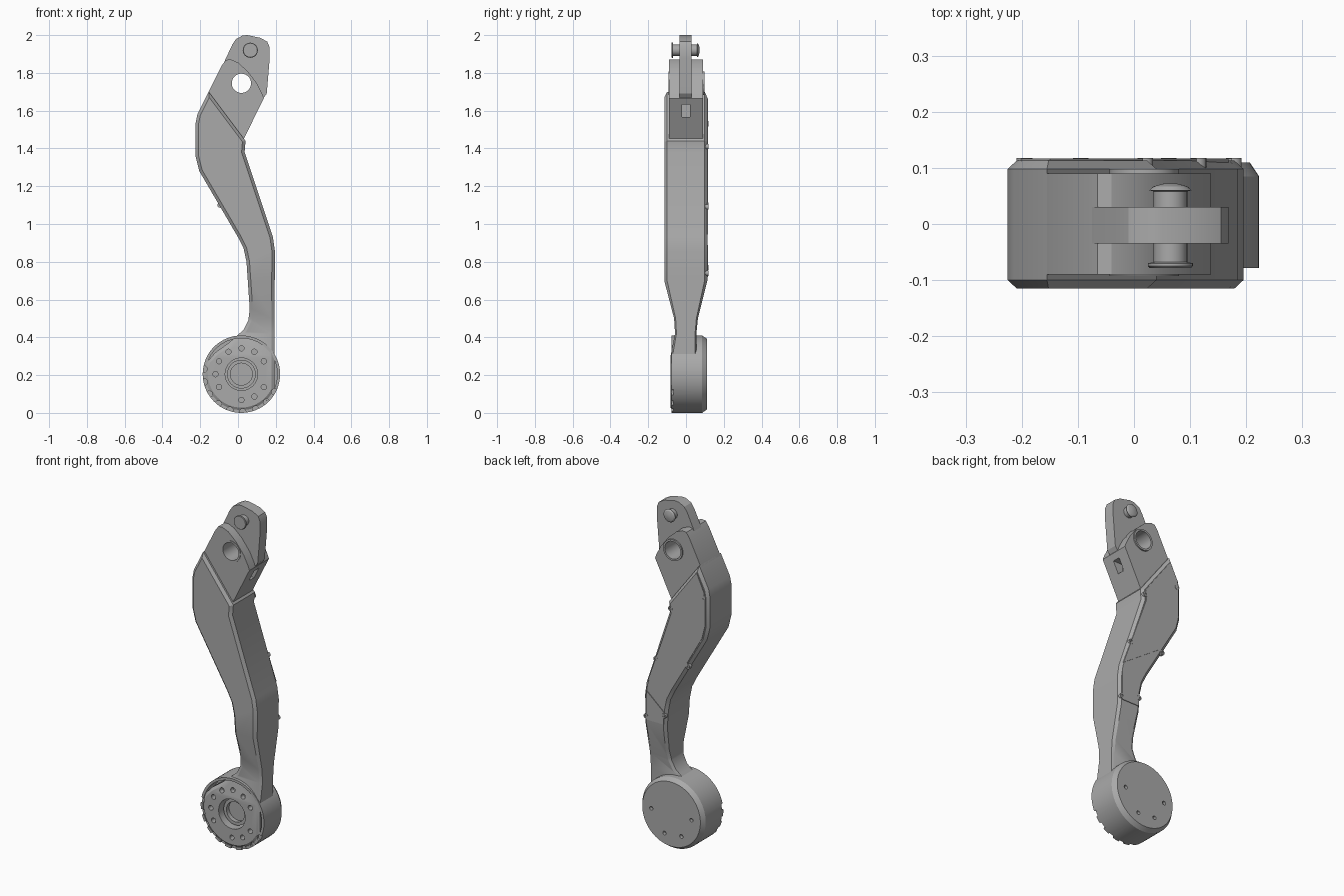
import bpy, bmesh, math

cube = bpy.data.objects.get("Cube")
if cube:
    bpy.data.objects.remove(cube, do_unlink=True)

metal = bpy.data.materials.new("grey metal")
metal.use_nodes = True
metal.diffuse_color = (0.4, 0.4, 0.4, 1)
metal.node_tree.nodes["Principled BSDF"].inputs["Base Color"].default_value = (0.4, 0.4, 0.4, 1)

HUB = (0.018, 0.205)      # hub axis (x, z)
EYE = (0.018, 1.745)      # pivot hole axis
PIN = (0.065, 1.92)       # cable pin axis


def finish(bm, name):
    bmesh.ops.recalc_face_normals(bm, faces=bm.faces)
    mesh = bpy.data.meshes.new(name)
    bm.to_mesh(mesh)
    bm.free()
    ob = bpy.data.objects.new(name, mesh)
    bpy.context.collection.objects.link(ob)
    mesh.materials.append(metal)
    return ob


def skin(bm, rings):
    """Join matching rings of points into a closed solid."""
    rings = [[bm.verts.new(p) for p in ring] for ring in rings]
    n = len(rings[0])
    for a, b in zip(rings, rings[1:]):
        for i in range(n):
            j = (i + 1) % n
            bm.faces.new((a[i], a[j], b[j], b[i]))
    bm.faces.new(rings[0])
    bm.faces.new(rings[-1])


def prism(outline, y0, y1):
    """Extrude an x-z outline along y."""
    bm = bmesh.new()
    skin(bm, [[(x, y, z) for x, z in outline] for y in (y0, y1)])
    bmesh.ops.recalc_face_normals(bm, faces=bm.faces)
    return bm


def polar(axis, r, deg):
    a = math.radians(deg)
    return axis[0] + r * math.cos(a), axis[1] + r * math.sin(a)


def lathe(bm, profile, axis, n):
    """Revolve (radius, y) points round a y-parallel axis."""
    rings = []
    for r, y in profile:
        circle = [polar(axis, r, 360 * i / n) for i in range(n)]
        rings.append([(x, y, z) for x, z in circle])
    skin(bm, rings)


def turned(name, profile, axis, n=64):
    bm = bmesh.new()
    lathe(bm, profile, axis, n)
    return finish(bm, name)


def holes(specs):
    """Cutter made of many cylinders: (axis, radius, y0, y1)."""
    bm = bmesh.new()
    for axis, r, y0, y1 in specs:
        lathe(bm, [(r, y0), (r, y1)], axis, 40 if r > 0.03 else 16)
    return finish(bm, "cutter")


def cut(targets, cutter):
    cutter.hide_render = True
    for ob in targets:
        mod = ob.modifiers.new("cut", "BOOLEAN")
        mod.operation = "DIFFERENCE"
        mod.solver = "EXACT"
        mod.object = cutter
        bpy.context.view_layer.objects.active = ob
        bpy.ops.object.modifier_apply(modifier=mod.name)
    bpy.data.objects.remove(cutter, do_unlink=True)


def lerp(table, z):
    for (z0, a), (z1, b) in zip(table, table[1:]):
        if z <= z1:
            return a + (b - a) * max(0, z - z0) / (z1 - z0)
    return table[-1][1]


# Main arm: chamfered plate whose thickness follows the height
arm_outline = [(-.155, 1.7), (-.215, 1.58), (-.225, 1.53), (-.225, 1.36), (-.205, 1.28),
               (0, .93), (.03, .87), (.045, .8), (.062, .55), (.055, .49), (.03, .44),
               (-.05, .37), (-.12, .32)]
arm_outline += [polar(HUB, .193, 160 + 175 * i / 22) for i in range(23)]
arm_outline += [(.195, .86), (.185, .93), (.035, 1.38), (.04, 1.44)]
front_depth = [(0, .082), (.3, .082), (.42, .058), (.5, .063), (.7, .115), (2, .115)]
back_depth = [(0, .055), (.42, .055), (.5, .063), (.7, .113), (2, .113)]
bm = prism(arm_outline, -1, 1)
rim = [e for e in bm.edges if abs(e.verts[0].co.y - e.verts[1].co.y) < 1e-6]
bmesh.ops.bevel(bm, geom=rim, offset=.016, segments=1, affect="EDGES")
for v in bm.verts:        # keep the chamfer square after depth scaling
    if abs(v.co.y) < 0.999:
        v.co.y = math.copysign(0.87, v.co.y)
for level in (.3, .42, .5, .7):
    bmesh.ops.bisect_plane(bm, geom=bm.verts[:] + bm.edges[:] + bm.faces[:], dist=1e-5,
                           plane_co=(0, 0, level), plane_no=(0, 0, 1))
for v in bm.verts:
    v.co.y *= lerp(front_depth if v.co.y < 0 else back_depth, v.co.z)
arm = finish(bm, "main_arm")

# Hub shell with a hollow front and a chamfered back cap
shell = turned("hub_shell", [(.01, 0), (.19, 0), (.19, -.078), (.205, -.078),
                             (.205, .085), (.188, .11), (.01, .11)], HUB)
turned("hub_bearing", [(.076, .02), (.076, -.05), (.058, -.05), (.058, -.025), (.01, -.025)], HUB)

front_holes = [(HUB, .086, -.2, .2)]
front_holes += [(polar(HUB, .137, a), .014, -.1, -.05) for a in range(0, 360, 30) if a not in (0, 240)]
cut([arm], holes(front_holes))
cut([arm, shell], holes([(polar(HUB, .2, a), .017, -.1, -.066) for a in range(172, 335, 20)]))
cut([shell], holes([(polar(HUB, .13, a), .011, .09, .2) for a in (0, -70, -120, 180)]))

# Clevis head with the pivot hole and a slot in its lower face
clevis = finish(prism([(-.16, 1.69), (-.085, 1.84), (-.065, 1.868), (-.04, 1.872), (0, 1.855),
                       (.05, 1.81), (.1, 1.745), (.128, 1.69), (.137, 1.665), (.03, 1.45),
                       (-.02, 1.42), (-.18, 1.62)], -.09, .09), "clevis_head")
bpy.ops.mesh.primitive_cube_add(size=1, location=(.11, 0, 1.6))
slot = bpy.context.object
slot.scale = (.1, .045, .065)
bpy.context.view_layer.update()
cut([clevis], slot)

# Upper tongue
tongue = finish(prism([(-.1, 1.8), (-.03, 1.95), (-.01, 1.98), (.025, 1.998), (.05, 2), (.12, 1.985),
                       (.155, 1.965), (.168, 1.935), (.168, 1.88), (.152, 1.69), (.13, 1.66),
                       (0, 1.65)], -.035, .03), "upper_tongue")
cut([clevis, tongue], holes([(EYE, .055, -.3, .3)]))

# Bushing in the pivot hole
bushing = turned("pivot_bushing", [(.062, -.093), (.062, .098)], EYE)
cut([bushing], holes([(EYE, .051, -.3, .3)]))

# Cable pin with a flanged front and a domed back
turned("cable_pin", [(.037, -.078), (.04, -.075), (.04, -.07), (.03, -.068), (.03, .058),
                     (.038, .06), (.03, .067), (.012, .072)], PIN, 32)

# Back cover plates and their fasteners
finish(prism([(-.15, 1.665), (-.198, 1.56), (-.205, 1.52), (-.205, 1.37), (-.185, 1.29),
              (-.088, 1.12), (.168, .945), (.012, 1.38), (.016, 1.44)], .11, .117), "upper_back_plate")
finish(prism([(.175, .89), (.175, .72), (.065, .72), (.06, .79)], .11, .117), "lower_back_plate")
fasteners = [(-.195, 1.53), (.02, 1.41), (.115, 1.09), (-.095, 1.1), (.062, .77), (.178, .74)]
for i, spot in enumerate(fasteners):
    turned("back_fastener_%d" % (i + 1), [(.014, .1), (.014, .118), (.007, .118), (.007, .112)], spot, 16)

# Smooth the round surfaces, keep the edges sharp
bpy.ops.object.select_all(action="DESELECT")
for ob in bpy.context.collection.objects:
    if ob.type == "MESH" and metal.name in ob.data.materials:
        ob.select_set(True)
        bpy.context.view_layer.objects.active = ob
bpy.ops.object.shade_smooth_by_angle(angle=math.radians(25))
